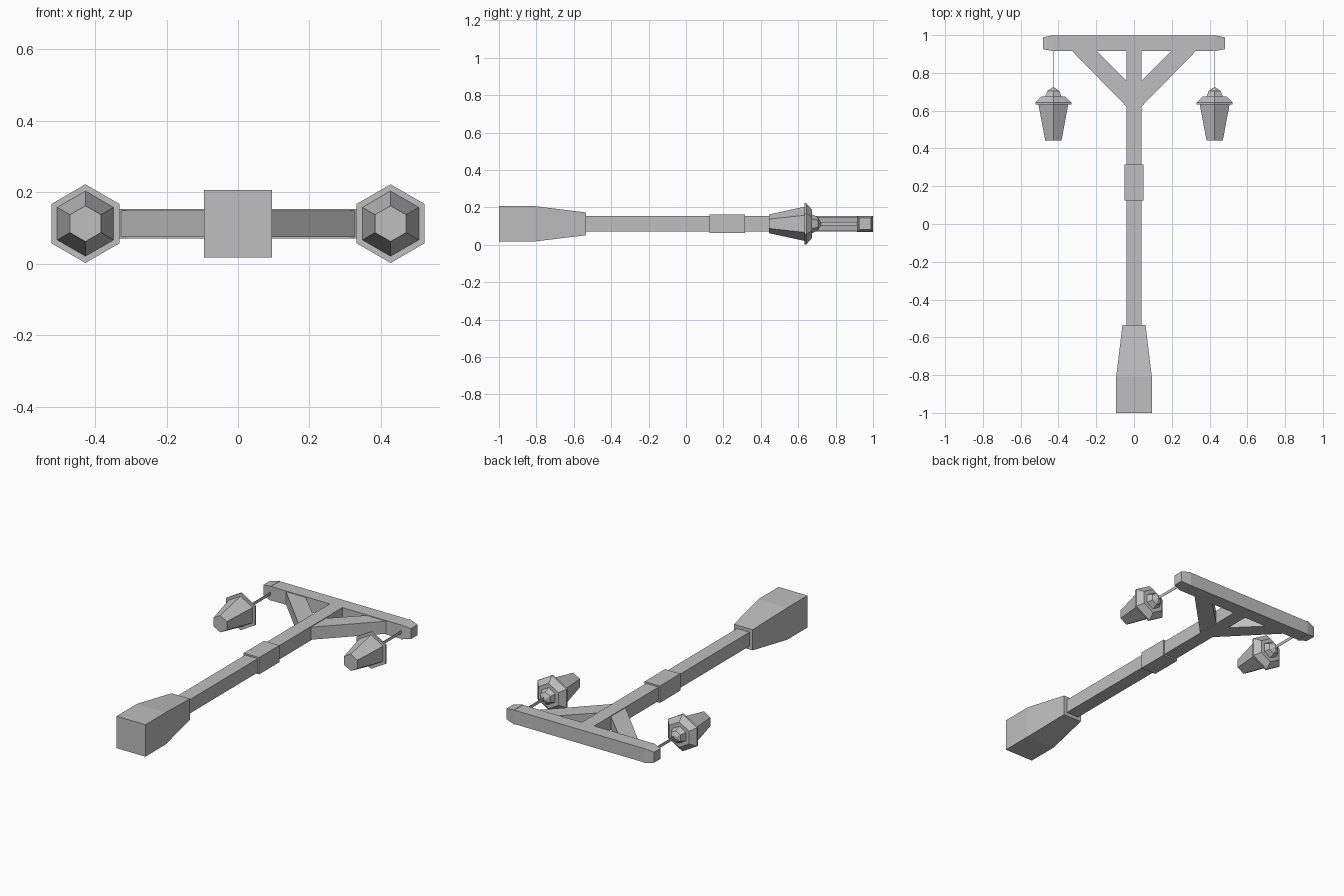
import bpy, bmesh, math
from mathutils import Matrix, Vector

if "Cube" in bpy.data.objects:
    bpy.data.objects.remove(bpy.data.objects["Cube"], do_unlink=True)

MID = 0.112      # height of the lamp post's axis
LAMP_X = 0.427
BEAM_Y = 0.957

grey = bpy.data.materials.new("plain grey")
grey.use_nodes = True
GREY = (0.52, 0.52, 0.52, 1)
grey.diffuse_color = GREY
grey.node_tree.nodes["Principled BSDF"].inputs["Base Color"].default_value = GREY


def finish(name, bm):
    bmesh.ops.recalc_face_normals(bm, faces=bm.faces)
    mesh = bpy.data.meshes.new(name)
    bm.to_mesh(mesh)
    bm.free()
    mesh.materials.append(grey)
    obj = bpy.data.objects.new(name, mesh)
    bpy.context.collection.objects.link(obj)
    return obj


def loft(name, sides, profile, origin, turn=0.0, start=0.0):
    """Regular rings along +y; profile holds (position, corner radius)."""
    bm = bmesh.new()
    rings = []
    spin = Matrix.Rotation(turn, 3, "Z")
    for pos, radius in profile:
        ring = []
        for i in range(sides):
            a = start + math.tau * i / sides
            p = Vector((radius * math.cos(a), pos, radius * math.sin(a)))
            ring.append(bm.verts.new(spin @ p + Vector(origin)))
        rings.append(ring)
    for a, b in zip(rings, rings[1:]):
        for i in range(sides):
            j = (i + 1) % sides
            bm.faces.new((a[i], a[j], b[j], b[i]))
    bm.faces.new(rings[0])
    bm.faces.new(rings[-1])
    return finish(name, bm)


def square(name, profile, origin, turn=0.0):
    """Square section; profile holds (position, half width)."""
    points = [(p, h * math.sqrt(2)) for p, h in profile]
    return loft(name, 4, points, origin, turn, math.pi / 4)


def plate(name, outline, depth):
    """Flat outline in x and y, thickened evenly about the axis."""
    bm = bmesh.new()
    face = bm.faces.new([bm.verts.new((x, y, MID - depth)) for x, y in outline])
    out = bmesh.ops.extrude_face_region(bm, geom=[face])
    verts = [v for v in out["geom"] if isinstance(v, bmesh.types.BMVert)]
    bmesh.ops.translate(bm, verts=verts, vec=(0, 0, 2 * depth))
    return finish(name, bm)


# Post, flared base, collar and cross beam
axis = (0, 0, MID)
square("post", [(-0.54, 0.041), (0.92, 0.041)], axis)
square("base", [(-1, 0.0945), (-0.81, 0.0945), (-0.535, 0.061)], axis)
square("collar", [(0.125, 0.05), (0.315, 0.05)], axis)
square("cross_beam", [(-0.43, 0.041), (0.43, 0.041)], (0, BEAM_Y, MID), -math.pi / 2)

for side, label in ((1, "left"), (-1, "right")):
    # Tapered beam end and diagonal brace
    square(label + "_beam_cap", [(0.425, 0.043), (0.483, 0.031)],
           (0, BEAM_Y, MID), -side * math.pi / 2)
    plate(label + "_brace", [(side * x, y) for x, y in
          ((0.33, 0.918), (0.2, 0.918), (0.035, 0.755), (0.035, 0.617))], 0.037)

    # Hanging strap, a thin sheet standing on edge
    plate(label + "_hanger", [(side * LAMP_X + dx, y) for dx, y in
          ((-0.001, 0.71), (0.001, 0.71), (0.001, 0.925), (-0.001, 0.925))], 0.009)

    # Six-sided lantern: glass body, roof and finial
    centre = (side * LAMP_X, 0, MID)
    corner = math.pi / 2
    loft(label + "_lantern_body", 6, [(0.443, 0.05), (0.637, 0.092)], centre, 0, corner)
    loft(label + "_lantern_roof", 6,
         [(0.633, 0.092), (0.633, 0.11), (0.643, 0.11), (0.674, 0.075)],
         centre, 0, corner)
    loft(label + "_lantern_finial", 6,
         [(0.67, 0.052), (0.705, 0.036), (0.723, 0.004)], centre, 0, corner)
